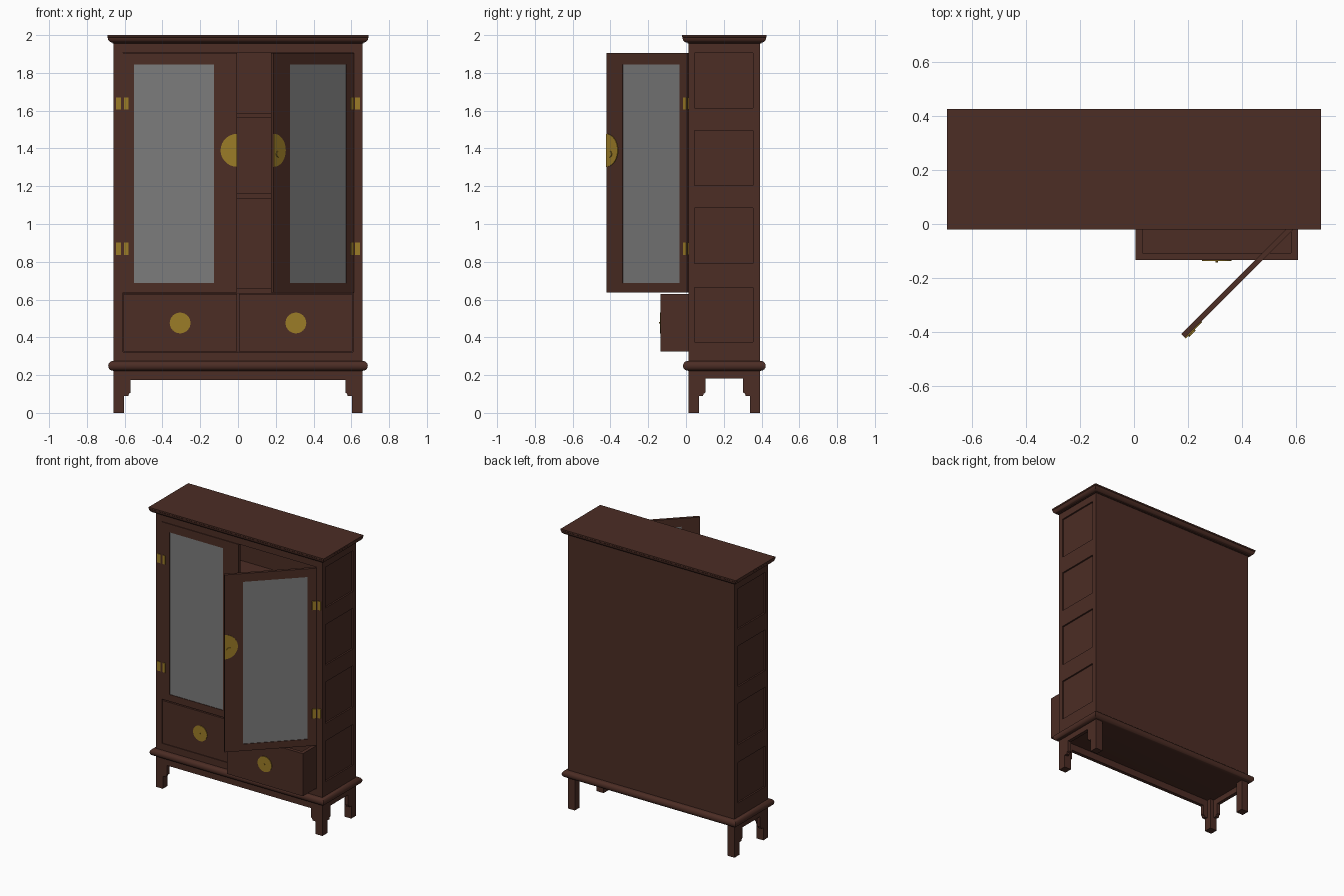
import bpy, bmesh, math
from mathutils import Matrix

if "Cube" in bpy.data.objects:
    bpy.data.objects.remove(bpy.data.objects["Cube"])


def material(name, rgb):
    m = bpy.data.materials.new(name)
    m.diffuse_color = (*rgb, 1)
    m.use_nodes = True
    m.node_tree.nodes["Principled BSDF"].inputs["Base Color"].default_value = m.diffuse_color
    return m


WOOD = material("dark_wood", (0.072, 0.026, 0.018))
GLASS = material("grey_glass", (0.2, 0.2, 0.2))
BRASS = material("brass", (0.33, 0.2, 0.02))
I = Matrix.Identity(4)
W, Y0, Y1 = 0.658, 0.013, 0.393      # carcass half width, front and back


def finish(name, bm, mat, mtx=I):
    bm.transform(mtx)
    bmesh.ops.recalc_face_normals(bm, faces=bm.faces)
    me = bpy.data.meshes.new(name)
    bm.to_mesh(me)
    bm.free()
    me.materials.append(mat)
    ob = bpy.data.objects.new(name, me)
    bpy.context.collection.objects.link(ob)
    return ob


def boxes(name, spans, mat=WOOD, mtx=I):
    """One object from several (x0, x1, y0, y1, z0, z1) boxes."""
    bm = bmesh.new()
    for x0, x1, y0, y1, z0, z1 in spans:
        m = Matrix.Translation(((x0 + x1) / 2, (y0 + y1) / 2, (z0 + z1) / 2)) \
            @ Matrix.Diagonal((abs(x1 - x0), y1 - y0, z1 - z0, 1))
        bmesh.ops.create_cube(bm, size=1, matrix=m)
    return finish(name, bm, mat, mtx)


def plate(name, pts, y0, y1, mat=WOOD, mtx=I):
    """Flat outline in x, z extruded from y0 to y1."""
    bm = bmesh.new()
    f = bm.faces.new([bm.verts.new((x, y0, z)) for x, z in pts])
    ext = bmesh.ops.extrude_face_region(bm, geom=[f])["geom"]
    bmesh.ops.translate(bm, vec=(0, y1 - y0, 0),
                        verts=[v for v in ext if isinstance(v, bmesh.types.BMVert)])
    return finish(name, bm, mat, mtx)


def arc(cx, cz, r, a0=0, a1=360, n=32):
    return [(cx + r * math.cos(math.radians(a0 + (a1 - a0) * i / n)),
             cz + r * math.sin(math.radians(a0 + (a1 - a0) * i / n)))
            for i in range(n if a1 - a0 == 360 else n + 1)]


def moulding(name, profile):
    """Solid slab whose edge follows (overhang, z) around the carcass."""
    bm = bmesh.new()
    rings = [[bm.verts.new(p) for p in ((-W - o, Y0 - o, z), (W + o, Y0 - o, z),
                                        (W + o, Y1 + o, z), (-W - o, Y1 + o, z))]
             for o, z in profile]
    bm.faces.new(rings[0])
    bm.faces.new(rings[-1])
    for a, b in zip(rings, rings[1:]):
        for i in range(4):
            j = (i + 1) % 4
            bm.faces.new((a[i], a[j], b[j], b[i]))
    ob = finish(name, bm, WOOD)
    bpy.context.view_layer.objects.active = ob
    ob.select_set(True)
    bpy.ops.object.shade_smooth_by_angle(angle=math.radians(35))
    ob.select_set(False)


# cornice and half-round base moulding
quarter = [(0.006 + 0.026 * math.sin(math.radians(a)), 1.988 - 0.028 * math.cos(math.radians(a)))
           for a in range(0, 91, 15)]
moulding("cornice", [(0, 1.955), (0.006, 1.957)] + quarter + [(0.034, 1.99), (0.034, 2.0)])
moulding("base_moulding", [(0.003 + 0.026 * math.cos(math.radians(a)),
                            0.249 + 0.026 * math.sin(math.radians(a)))
                           for a in range(-90, 91, 15)])

# framed sides with four sunk panels each
panels = [(0.375, 0.665), (0.79, 1.085), (1.205, 1.495), (1.615, 1.905)]
edges = [0.25] + [z for p in panels for z in p] + [1.96]
for s, side in ((-1, "left"), (1, "right")):
    xo, xi = s * W, s * 0.647
    parts = [(s * 0.61, xi, Y0, Y1, 0.25, 1.96),
             (xi, xo, Y0, 0.045, 0.25, 1.96), (xi, xo, 0.355, Y1, 0.25, 1.96)]
    parts += [(xi, xo, 0.045, 0.355, a, b) for a, b in zip(edges[::2], edges[1::2])]
    boxes(side + "_side", parts)

# back, rails, shelves and divider
boxes("back_panel", [(-0.61, 0.61, 0.378, Y1, 0.25, 1.96)])
boxes("front_rails", [(-0.61, 0.61, Y0, 0.035, 1.907, 1.96),
                      (-0.61, 0.61, Y0, 0.035, 0.25, 0.323)])
boxes("bottom_board", [(-0.61, 0.61, 0.035, 0.378, 0.26, 0.32)])
for i, z in enumerate((0.632, 1.135, 1.56)):
    boxes(f"shelf_{i + 1}", [(-0.61, 0.61, 0.038, 0.378, z, z + 0.028)])
boxes("drawer_divider", [(-0.004, 0.004, 0.035, 0.378, 0.32, 0.632)])

# legs
L = 0.055
for s in (-1, 1):
    for y, n in ((Y0, "front"), (Y1 - L, "back")):
        boxes(n + "_leg", [(s * (W - L), s * W, y, y + L, 0, 0.23)])


# aprons with stepped brackets on front and sides
def apron_outline(a, z):
    half = [(a, 0.235), (a, 0.09), (a - 0.022, 0.09), (a - 0.026, 0.102),
            (a - 0.035, 0.108), (a - 0.035, z)]
    return half + [(-x, h) for x, h in reversed(half)]


plate("front_apron", apron_outline(W - L, 0.175), Y0, Y0 + 0.025)
mid = (Y0 + Y1) / 2
for s in (-1, 1):
    m = Matrix.Translation((s * W, mid, 0)) @ Matrix.Rotation(s * math.pi / 2, 4, 'Z')
    plate("side_apron", apron_outline((Y1 - Y0) / 2 - L, 0.183), 0, 0.025, WOOD, m)

# glazed doors: left closed, right swung open
D, ZB, ZT = 0.603, 0.638, 1.904
HINGES = ((0.835, 0.902), (1.607, 1.67))
for s, side, hinge, angle in ((1, "left", (-0.608, Y0, 0), 0),
                              (-1, "right", (0.615, 0.005, 0), 45)):
    m = Matrix.Translation(hinge) @ Matrix.Rotation(math.radians(angle), 4, 'Z') \
        @ Matrix.Diagonal((s, 1, 1, 1))
    g0, g1, h0, h1 = 0.057, 0.482, 0.687, 1.845
    boxes(side + "_door_frame", [(0, g0, 0, 0.02, ZB, ZT), (g1, D, 0, 0.02, ZB, ZT),
                                 (g0, g1, 0, 0.02, ZB, h0), (g0, g1, 0, 0.02, h1, ZT)],
          WOOD, m)
    boxes(side + "_door_glass", [(g0, g1, 0.004, 0.016, h0, h1)], GLASS, m)
    plate(side + "_door_lock_plate", arc(D, 1.39, 0.087, 90, 270), -0.004, 0, BRASS, m)
    plate(side + "_door_knob", arc(D - 0.03, 1.37, 0.017, n=8), -0.009, -0.004, BRASS, m)
    boxes(side + "_door_hinges", [(0.004, 0.027, -0.004, 0, a, b) for a, b in HINGES], BRASS, m)
    boxes(side + "_frame_hinges", [(-s * 0.62, -s * 0.646, Y0 - 0.004, Y0, a, b)
                                   for a, b in HINGES], BRASS)

# drawers: left closed, right pulled out
for side, x0, y, depth in (("left", -0.607, Y0, 0.35), ("right", 0.006, -0.134, 0.36)):
    x1, z0, z1, t = x0 + 0.601, 0.326, 0.63, 0.026
    yb = y + depth
    boxes(side + "_drawer", [(x0, x1, y, y + t, z0, z1), (x0, x1, yb - t, yb, z0, z1),
                             (x0, x0 + t, y + t, yb - t, z0, z1),
                             (x1 - t, x1, y + t, yb - t, z0, z1),
                             (x0 + t, x1 - t, y + t, yb - t, z0, z0 + 0.02)])
    cx = (x0 + x1) / 2
    plate(side + "_drawer_plate", arc(cx, 0.476, 0.055), y - 0.004, y, BRASS)
    plate(side + "_drawer_pin", arc(cx, 0.476, 0.004, n=8), y - 0.008, y - 0.004, BRASS)
